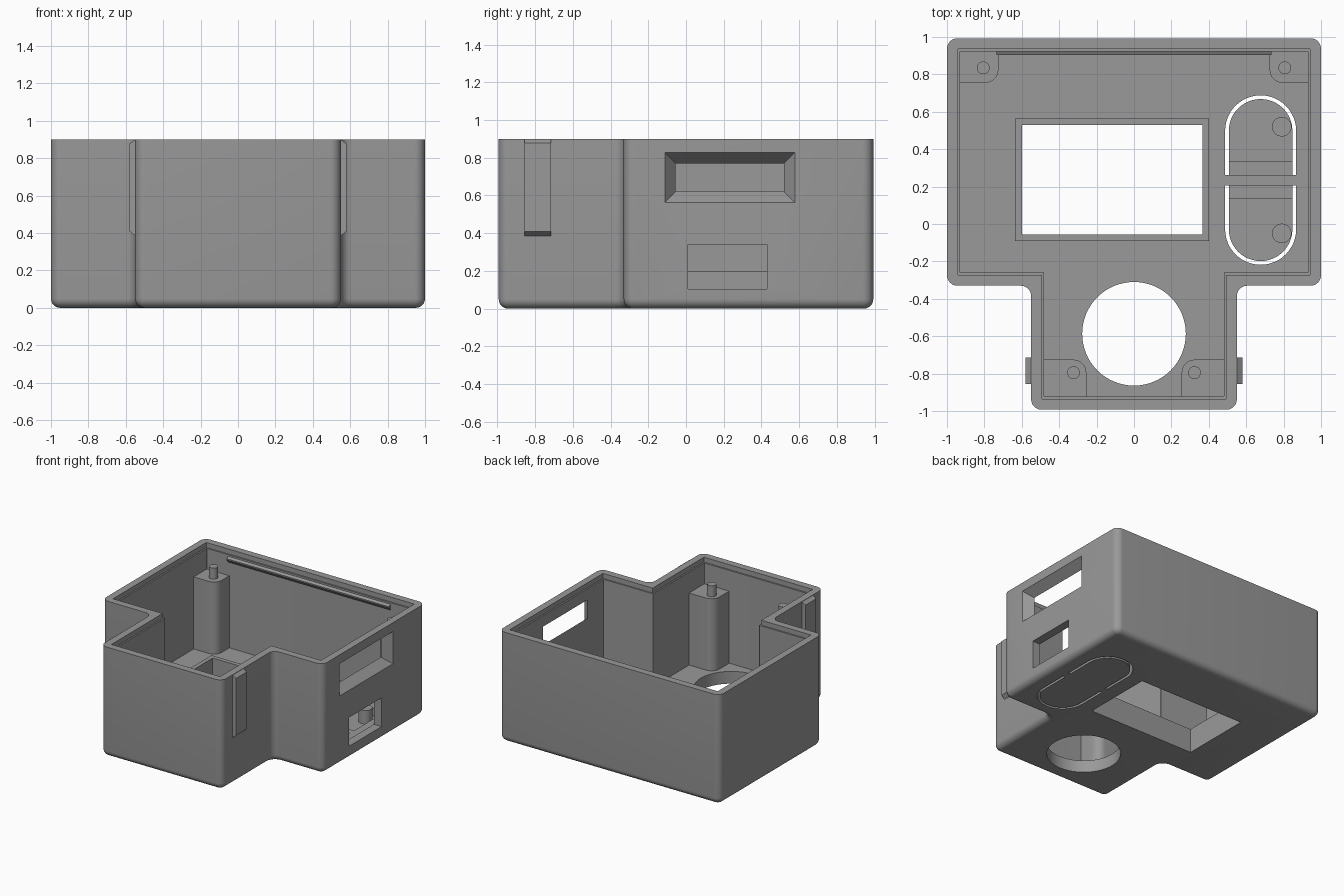
import bpy, bmesh, math
from mathutils import Vector

if "Cube" in bpy.data.objects:
    bpy.data.objects.remove(bpy.data.objects["Cube"])

grey = bpy.data.materials.new("plain_grey")
grey.diffuse_color = (0.32, 0.32, 0.32, 1)
grey.use_nodes = True
grey.node_tree.nodes["Principled BSDF"].inputs["Base Color"].default_value = grey.diffuse_color


def loft(name, rings):
    """Capped solid through matching rings of 3D points."""
    bm = bmesh.new()
    vs = [[bm.verts.new(p) for p in r] for r in rings]
    n = len(vs[0])
    for a, b in zip(vs, vs[1:]):
        for i in range(n):
            bm.faces.new((a[i], a[(i + 1) % n], b[(i + 1) % n], b[i]))
    bm.faces.new(vs[0][::-1])
    bm.faces.new(vs[-1])
    bmesh.ops.recalc_face_normals(bm, faces=bm.faces)
    me = bpy.data.meshes.new(name)
    bm.to_mesh(me)
    bm.free()
    me.materials.append(grey)
    ob = bpy.data.objects.new(name, me)
    bpy.context.collection.objects.link(ob)
    return ob


def prism(name, pts, z0, z1):
    return loft(name, [[(x, y, z) for x, y in pts] for z in (z0, z1)])


def rect(x0, x1, y0, y1):
    return [(x0, y0), (x1, y0), (x1, y1), (x0, y1)]


def arc(cx, cy, r, a0, a1, n):
    return [(cx + r * math.cos(math.radians(a0 + (a1 - a0) * i / n)),
             cy + r * math.sin(math.radians(a0 + (a1 - a0) * i / n))) for i in range(n + 1)]


def circle(cx, cy, r, n=32):
    return arc(cx, cy, r, 0, 360, n)[:-1]


def rounded(pts, radii, n=8):
    """Fillet every right-angled corner of a polygon."""
    out = []
    for i, p in enumerate(pts):
        p, r = Vector(p), radii[i]
        u = (Vector(pts[i - 1]) - p).normalized()
        v = (Vector(pts[(i + 1) % len(pts)]) - p).normalized()
        c = p + (u + v) * r
        for k in range(n + 1):
            t = k / n * math.pi / 2
            out.append(tuple(c - v * r * math.cos(t) - u * r * math.sin(t)))
    return out


def tee(d, z, convex, concave):
    """T-shaped outline inset by d at height z."""
    w, s, b, j, f = 1 - d, 0.55 - d, 0.993 - d, -0.33 + d, -0.993 + d
    pts = [(-s, f), (s, f), (s, j), (w, j), (w, b), (-w, b), (-w, j), (-s, j)]
    rad = [concave if i in (2, 7) else convex for i in range(8)]
    return [(x, y, z) for x, y in rounded(pts, rad)]


def cut(ob, cutters):
    for c in cutters:
        m = ob.modifiers.new("cut", 'BOOLEAN')
        m.operation, m.solver, m.object = 'DIFFERENCE', 'EXACT', c
        bpy.context.view_layer.objects.active = ob
        bpy.ops.object.modifier_apply(modifier=m.name)


# Hollow shell with rounded bottom edge and a stepped rim
R = 0.05
rings = []
for k in range(7):
    t = k / 6 * math.pi / 2
    d = R * (1 - math.sin(t))
    rings.append(tee(d, R * (1 - math.cos(t)), 0.056 - d, 0.056 + d))
rings += [tee(0, 0.9, 0.056, 0.056), tee(0.058, 0.9, 0.003, 0.003),
          tee(0.058, 0.86, 0.003, 0.003), tee(0.07, 0.86, 0.003, 0.003),
          tee(0.07, 0.1, 0.003, 0.003)]
shell = loft("shell", rings)

# Openings: screen window, round hole, side slot and flared side port
window = prism("window_cutter", rect(-0.6, 0.365, -0.055, 0.53), -0.1, 0.4)
hole = prism("round_cutter", circle(0, -0.587, 0.277, 64), -0.1, 0.3)
slot = prism("slot_cutter", rect(0.9, 1.1, 0.01, 0.43), 0.105, 0.34)


def port_ring(x, g):
    return [(x, y, z) for y, z in rect(-0.055 - g, 0.52 + g, 0.62 - g, 0.77 + g)]


port = loft("port_cutter", [port_ring(0.88, 0), port_ring(0.93, 0),
                            port_ring(1, 0.057), port_ring(1.02, 0.074)])

# Button flaps: U-shaped slits, thinned pads and thin hinges, mirrored about y = 0.235
MID, CX = 0.235, 0.677
helpers = [window, hole, slot, port]
cutters = list(helpers)
for s, side in ((1, "back"), (-1, "front")):
    def flip(pts):
        return [(x, MID + s * y) for x, y in pts]
    cy = 0.263
    u = [(CX + 0.19, 0.028)] + arc(CX, cy, 0.19, 0, 180, 24) + [(CX - 0.19, 0.028)]
    v = [(CX - 0.17, 0.028)] + arc(CX, cy, 0.17, 180, 0, 24) + [(CX + 0.17, 0.028)]
    pad = [(CX + 0.18, 0.095)] + arc(CX, cy, 0.18, 0, 180, 24) + [(CX - 0.18, 0.095)]
    cutters += [prism("slit_cutter", flip(u + v), -0.1, 0.2),
                prism("pad_cutter", flip(pad), 0.06, 0.2),
                prism("hinge_cutter", flip(rect(CX - 0.18, CX + 0.18, 0.028, 0.096)), 0.035, 0.2)]
    prism(side + "_button_stem", flip(circle(0.79, 0.285, 0.052)), 0.03, 0.17)
cut(shell, cutters)

# Raised frame around the window
frame = prism("window_frame", rect(-0.635, 0.4, -0.09, 0.565), 0.09, 0.2)
cut(frame, [window])
for c in cutters:
    bpy.data.objects.remove(c)

# Corner posts with locating pins, and side clips
for s, side in ((-1, "left"), (1, "right")):
    def mir(pts):
        return [(s * x, y) for x, y in pts]
    back = rounded(rect(0.725, 0.935, 0.755, 0.928), [0.07, 0.001, 0.001, 0.001])
    front = rounded(rect(0.255, 0.485, -0.928, -0.725), [0.001, 0.001, 0.001, 0.07])
    prism(side + "_back_post", mir(back), 0.09, 0.69)
    prism(side + "_front_post", mir(front), 0.09, 0.69)
    prism(side + "_back_pin", mir(circle(0.806, 0.835, 0.034)), 0.68, 0.78)
    prism(side + "_front_pin", mir(circle(0.323, -0.795, 0.034)), 0.68, 0.78)
    clip = [(0.54, 0.385), (0.55, 0.385), (0.58, 0.41), (0.58, 0.877), (0.552, 0.898), (0.54, 0.898)]
    loft(side + "_clip", [[(s * x, y, z) for x, z in clip] for y in (-0.855, -0.715)])

# Snap ridge along the inside of the back wall
ridge = [(0.93, 0.85), (0.903, 0.835), (0.903, 0.825), (0.93, 0.79)]
loft("snap_ridge", [[(x, y, z) for y, z in ridge] for x in (-0.735, 0.735)])

# Smooth the curved faces and keep the edges sharp
for ob in bpy.context.scene.objects:
    bpy.ops.object.select_all(action='DESELECT')
    ob.select_set(True)
    bpy.context.view_layer.objects.active = ob
    bpy.ops.object.shade_smooth_by_angle(angle=math.radians(30))
